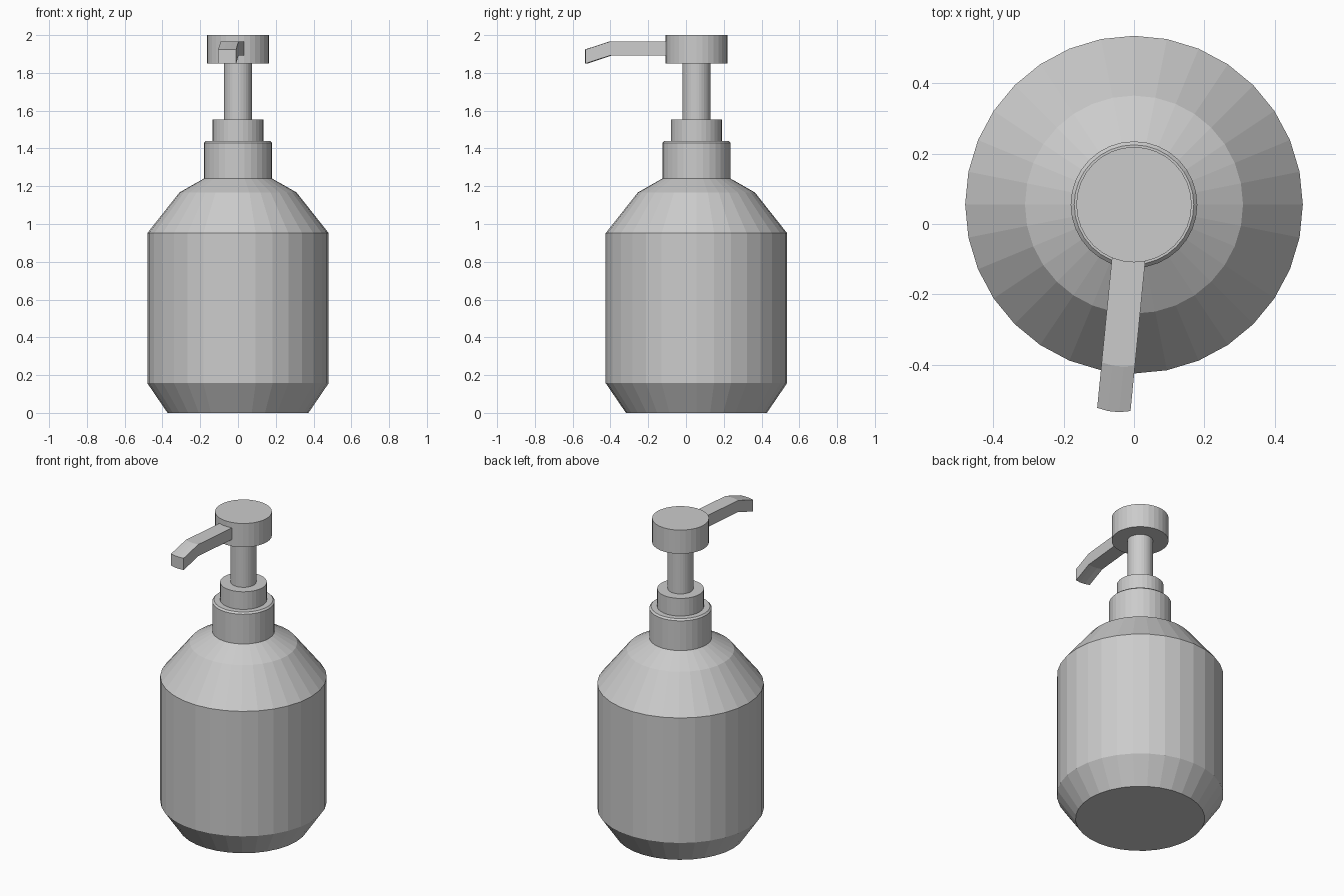
import bpy, bmesh, math
from mathutils import Vector

if "Cube" in bpy.data.objects:
    bpy.data.objects.remove(bpy.data.objects["Cube"])

CY = 0.055      # y of the bottle axis
SIDES = 32

grey = bpy.data.materials.new("plain grey")
grey.diffuse_color = (0.6, 0.6, 0.6, 1)
grey.use_nodes = True
grey.node_tree.nodes["Principled BSDF"].inputs["Base Color"].default_value = grey.diffuse_color


def finish(name, bm):
    bmesh.ops.recalc_face_normals(bm, faces=bm.faces)
    me = bpy.data.meshes.new(name)
    bm.to_mesh(me)
    bm.free()
    me.materials.append(grey)
    ob = bpy.data.objects.new(name, me)
    ob.location = (0, CY, 0)
    bpy.context.collection.objects.link(ob)
    return ob


def skin(bm, rings):
    """Bridge closed rings of points and cap both ends."""
    rows = [[bm.verts.new(p) for p in r] for r in rings]
    n = len(rows[0])
    for a, b in zip(rows, rows[1:]):
        for i in range(n):
            j = (i + 1) % n
            bm.faces.new((a[i], a[j], b[j], b[i]))
    bm.faces.new(rows[0][::-1])
    bm.faces.new(rows[-1])


def lathe(name, profile):
    bm = bmesh.new()
    skin(bm, [[(r * math.cos(math.tau * i / SIDES), r * math.sin(math.tau * i / SIDES), z)
               for i in range(SIDES)] for r, z in profile])
    return finish(name, bm)


# Round parts: (radius, height) profiles
lathe("bottle", [(0.373, 0), (0.48, 0.157), (0.48, 0.952), (0.31, 1.167), (0.18, 1.241)])
lathe("screw_cap", [(0.18, 1.241), (0.18, 1.43), (0.17, 1.44)])
lathe("collar", [(0.135, 1.44), (0.135, 1.552)])
lathe("pump_stem", [(0.074, 1.552), (0.074, 1.849)])
lathe("pump_head", [(0.164, 1.849), (0.164, 2.0)])

# Nozzle: three facets of the head swept outwards, then bent down
step = math.tau / SIDES
aim = -math.pi / 2 - step / 2
out = Vector((math.cos(aim), math.sin(aim), 0))
arc = [Vector((0.164 * math.cos(aim + k * step), 0.164 * math.sin(aim + k * step), 0))
       for k in (-1.5, -0.5, 0.5, 1.5)]
rings = []
for dist, low, high in ((-0.01, 1.892, 1.966), (0.298, 1.892, 1.966), (0.428, 1.849, 1.924)):
    rings.append([p + out * dist + Vector((0, 0, low)) for p in arc] +
                 [p + out * dist + Vector((0, 0, high)) for p in reversed(arc)])
bm = bmesh.new()
skin(bm, rings)
finish("nozzle", bm)
